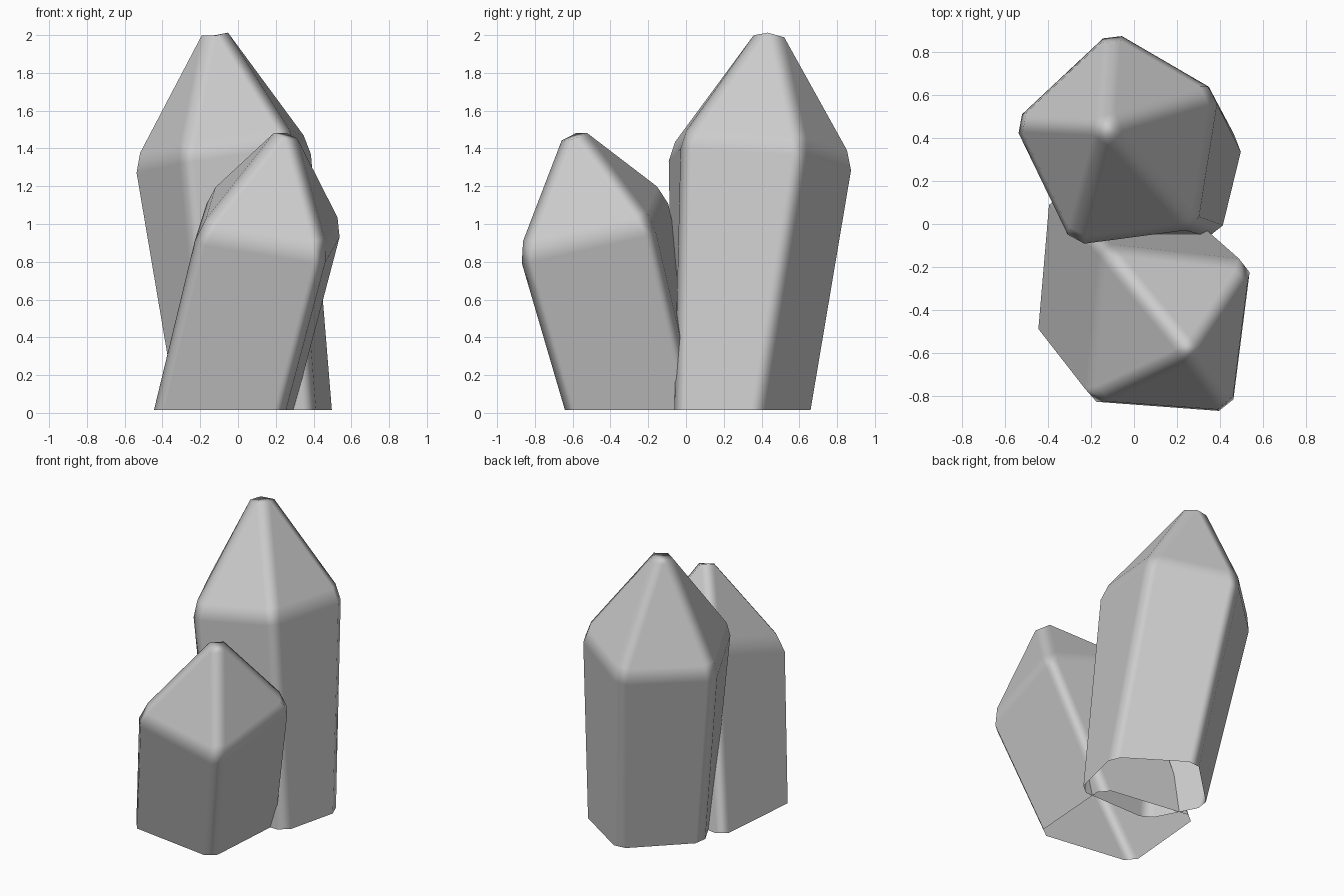
import bpy
import bmesh

cube = bpy.data.objects.get("Cube")
if cube:
    bpy.data.objects.remove(cube, do_unlink=True)

# Single stone colour
stone = bpy.data.materials.new("grey_stone")
stone.use_nodes = True
grey = (0.6, 0.6, 0.6, 1)
stone.diffuse_color = grey
stone.node_tree.nodes["Principled BSDF"].inputs["Base Color"].default_value = grey

BASE_Z = 0.015


def crystal(name, foot, shoulder, apex, chamfer):
    """Leaning open-bottomed prism with a pointed cap and chamfered edges."""
    bm = bmesh.new()
    low = [bm.verts.new((x, y, BASE_Z)) for x, y in foot]
    high = [bm.verts.new(p) for p in shoulder]
    tip = bm.verts.new(apex)
    n = len(low)
    for i in range(n):
        j = (i + 1) % n
        bm.faces.new((low[i], low[j], high[j], high[i]))
        bm.faces.new((high[i], high[j], tip))
    bmesh.ops.recalc_face_normals(bm, faces=bm.faces)
    if sum(f.normal.z for f in bm.faces if tip in f.verts) < 0:
        bmesh.ops.reverse_faces(bm, faces=bm.faces)
    for f in bm.faces:
        f.smooth = True
    mesh = bpy.data.meshes.new(name)
    bm.to_mesh(mesh)
    bm.free()
    mesh.materials.append(stone)
    obj = bpy.data.objects.new(name, mesh)
    bpy.context.collection.objects.link(obj)
    # Soft single-step chamfer on every ridge
    bevel = obj.modifiers.new("chamfer", "BEVEL")
    bevel.width = chamfer
    bevel.segments = 1
    bevel.limit_method = "ANGLE"
    bevel.angle_limit = 0.3
    bevel.harden_normals = True
    return obj


# Tall five-sided crystal at the back
crystal(
    "tall_crystal",
    [(0.05, 0.69), (-0.35, 0.30), (-0.16, -0.07), (0.40, -0.06), (0.51, 0.39)],
    [(-0.11, 0.91, 1.33), (-0.57, 0.48, 1.32), (-0.29, -0.10, 1.38),
     (0.29, -0.02, 1.46), (0.39, 0.62, 1.42)],
    (-0.14, 0.46, 2.14), 0.055)

# Short four-sided crystal leaning out at the front
crystal(
    "short_crystal",
    [(-0.45, -0.55), (0.25, -0.65), (0.30, 0.05), (-0.39, 0.15)],
    [(-0.22, -0.84, 0.95), (0.47, -0.89, 0.84), (0.56, -0.18, 1.00),
     (-0.15, -0.10, 1.18)],
    (0.27, -0.61, 1.57), 0.06)
